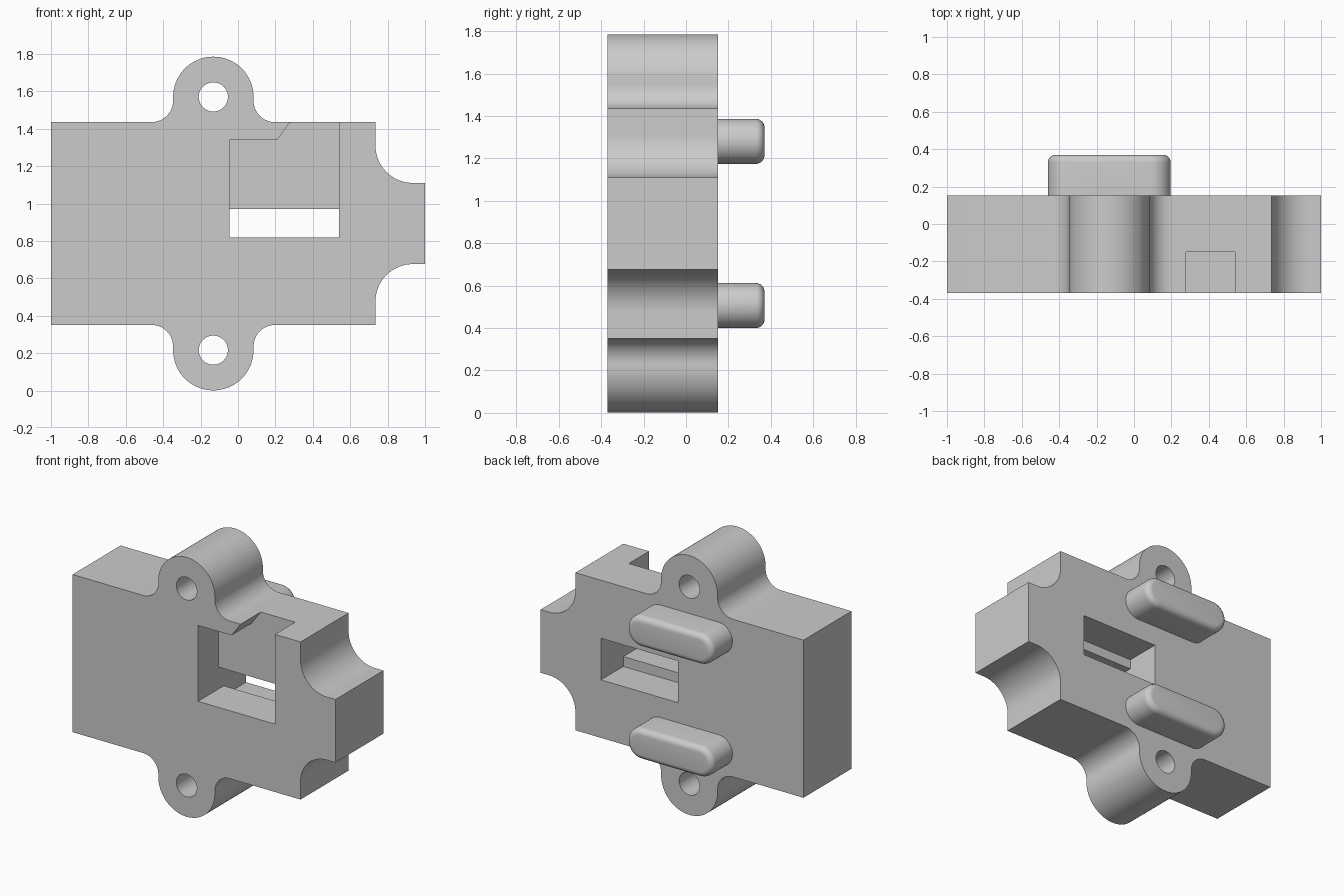
import bpy, bmesh, math

old = bpy.data.objects.get("Cube")
if old:
    bpy.data.objects.remove(old, do_unlink=True)

grey = bpy.data.materials.new("plain_grey")
grey.use_nodes = True
colour = (0.6, 0.6, 0.6, 1)
grey.diffuse_color = colour
grey.node_tree.nodes["Principled BSDF"].inputs["Base Color"].default_value = colour

FRONT, BACK, PEG_END = -0.37, 0.152, 0.37
MID_Z = 0.893          # mirror line between the upper and lower halves
EAR_X, EAR_Z = -0.132, 1.57


def arc(cx, cz, r, start, end, n=20):
    """Points along an arc in the XZ plane, angles in degrees."""
    steps = [math.radians(start + (end - start) * i / n) for i in range(n + 1)]
    return [(cx + r * math.cos(a), cz + r * math.sin(a)) for a in steps]


def box(x0, x1, z0, z1):
    return [(x0, z0), (x1, z0), (x1, z1), (x0, z1)]


def extrude(name, profile, y0, y1):
    """Solid prism from an XZ profile, running from y0 to y1."""
    bm = bmesh.new()
    face = bm.faces.new([bm.verts.new((x, y0, z)) for x, z in profile])
    new = bmesh.ops.extrude_face_region(bm, geom=[face])["geom"]
    moved = [v for v in new if isinstance(v, bmesh.types.BMVert)]
    bmesh.ops.translate(bm, verts=moved, vec=(0, y1 - y0, 0))
    bmesh.ops.recalc_face_normals(bm, faces=bm.faces)
    mesh = bpy.data.meshes.new(name)
    bm.to_mesh(mesh)
    bm.free()
    mesh.materials.append(grey)
    obj = bpy.data.objects.new(name, mesh)
    bpy.context.collection.objects.link(obj)
    return obj


def activate(obj):
    bpy.ops.object.select_all(action="DESELECT")
    obj.select_set(True)
    bpy.context.view_layer.objects.active = obj


def cut(obj, profile, y0, y1):
    """Remove a prism from the object."""
    cutter = extrude("cutter", profile, y0, y1)
    cutter.hide_render = True
    activate(obj)
    mod = obj.modifiers.new("cut", "BOOLEAN")
    mod.operation, mod.solver, mod.object = "DIFFERENCE", "EXACT", cutter
    bpy.ops.object.modifier_apply(modifier=mod.name)
    bpy.data.objects.remove(cutter, do_unlink=True)


def smooth(obj):
    activate(obj)
    bpy.ops.object.shade_smooth_by_angle(angle=math.radians(30))


# Housing outline: upper half from left to right, then mirrored
upper = [(-1, 1.435)]
upper += arc(EAR_X - 0.33, 1.55, 0.115, -90, 0, 12)
upper += arc(EAR_X, EAR_Z, 0.215, 180, 0, 40)
upper += arc(EAR_X + 0.33, 1.55, 0.115, 180, 270, 12)
upper += [(0.735, 1.435)]
upper += arc(0.935, 1.31, 0.2, 180, 270)
upper += [(1, 1.11)]
lower = [(x, 2 * MID_Z - z) for x, z in reversed(upper)]
housing = extrude("housing", upper + lower, FRONT, BACK)

# Screw holes through both ears
for z in (EAR_Z, 2 * MID_Z - EAR_Z):
    cut(housing, arc(EAR_X, z, 0.078, 0, 351, 39), FRONT - 0.1, BACK + 0.1)

# Front pocket with its open-topped channel
pocket = [(-0.045, 0.818), (0.54, 0.818), (0.54, 1.6), (0.4, 1.6),
          (0.28, 1.437), (0.21, 1.34), (-0.045, 1.34)]
cut(housing, pocket, FRONT - 0.1, -0.15)

# Through slot and the taller recess behind it
cut(housing, box(-0.045, 0.54, 0.818, 0.97), -0.2, BACK + 0.1)
cut(housing, box(-0.045, 0.54, 0.75, 1.036), -0.09, BACK + 0.1)
smooth(housing)

# Rounded locating pegs on the back
for name, z in (("upper_peg", 1.28), ("lower_peg", 2 * MID_Z - 1.28)):
    r, half = 0.106, 0.222
    stadium = (arc(EAR_X + half, z, r, -90, 90, 24)
               + arc(EAR_X - half, z, r, 90, 270, 24))
    peg = extrude(name, stadium, BACK - 0.01, PEG_END)
    bm = bmesh.new()
    bm.from_mesh(peg.data)
    rim = [e for e in bm.edges if all(v.co.y > PEG_END - 0.001 for v in e.verts)]
    bmesh.ops.bevel(bm, geom=rim, offset=0.04, segments=6, profile=0.5,
                    affect="EDGES", clamp_overlap=True)
    bm.to_mesh(peg.data)
    bm.free()
    smooth(peg)
